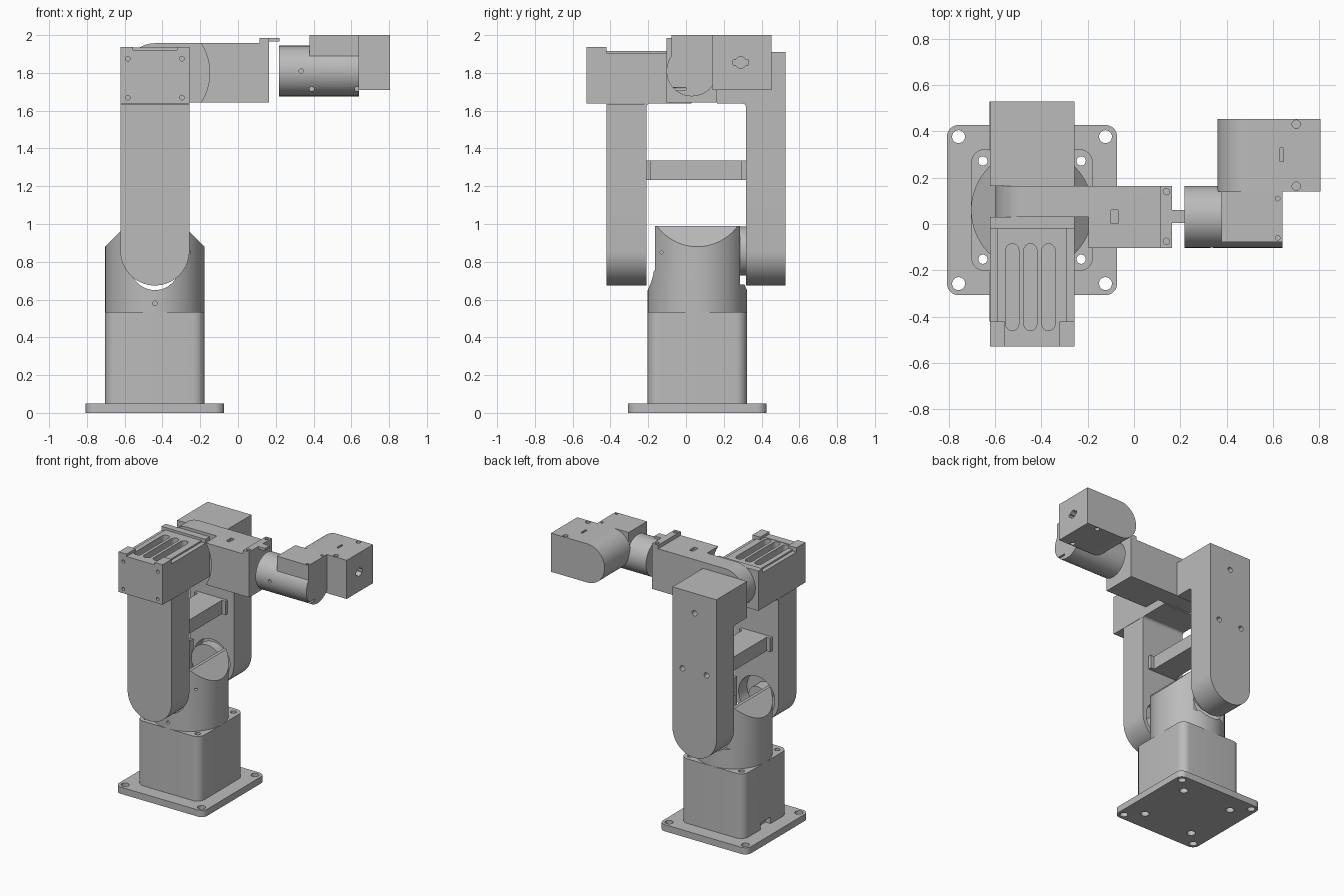
import bpy, bmesh, math
from mathutils import Matrix, Vector

if "Cube" in bpy.data.objects:
    bpy.data.objects.remove(bpy.data.objects["Cube"])

grey = bpy.data.materials.new("machined_grey")
grey.use_nodes = True
tone = (0.5, 0.5, 0.5, 1)
grey.diffuse_color = tone
grey.node_tree.nodes["Principled BSDF"].inputs["Base Color"].default_value = tone


def finish(name, bm):
    bmesh.ops.recalc_face_normals(bm, faces=bm.faces)
    mesh = bpy.data.meshes.new(name)
    bm.to_mesh(mesh)
    bm.free()
    mesh.materials.append(grey)
    obj = bpy.data.objects.new(name, mesh)
    bpy.context.collection.objects.link(obj)
    return obj


def prism(name, points, axis, lo, hi):
    """Extrude a profile along an axis; profile is in the two other axes, in order."""
    bm = bmesh.new()
    def place(p, d):
        c = list(p)
        c.insert("xyz".index(axis), d)
        return bm.verts.new(c)
    face = bm.faces.new([place(p, lo) for p in points])
    out = bmesh.ops.extrude_face_region(bm, geom=[face])
    shift = Vector([hi - lo if a == axis else 0 for a in "xyz"])
    bmesh.ops.translate(bm, vec=shift, verts=[v for v in out["geom"] if isinstance(v, bmesh.types.BMVert)])
    return finish(name, bm)


def arc(cx, cy, r, a0, a1, n=24):
    angles = [math.radians(a0 + (a1 - a0) * i / n) for i in range(n + 1)]
    return [(cx + r * math.cos(a), cy + r * math.sin(a)) for a in angles]


def rounded(x0, x1, y0, y1, r):
    return (arc(x1 - r, y1 - r, r, 0, 90, 8) + arc(x0 + r, y1 - r, r, 90, 180, 8)
            + arc(x0 + r, y0 + r, r, 180, 270, 8) + arc(x1 - r, y0 + r, r, 270, 360, 8))


def box(name, x0, x1, y0, y1, z0, z1):
    return prism(name, [(x0, y0), (x1, y0), (x1, y1), (x0, y1)], "z", z0, z1)


def rod(name, axis, c, r, lo, hi, n=48):
    return prism(name, arc(*c, r, 0, 360 - 360 / n, n - 1), axis, lo, hi)


def cut(obj, *cutters):
    for c in cutters:
        mod = obj.modifiers.new("cut", "BOOLEAN")
        mod.operation, mod.solver, mod.object = "DIFFERENCE", "EXACT", c
        bpy.context.view_layer.objects.active = obj
        bpy.ops.object.modifier_apply(modifier=mod.name)
        bpy.data.objects.remove(c)
    return obj


def holes(obj, axis, centres, r, lo, hi):
    return cut(obj, *[rod("drill", axis, c, r, lo, hi, 20) for c in centres])


def corners(cx, cy, dx, dy):
    return [(cx + i * dx, cy + j * dy) for i in (-1, 1) for j in (-1, 1)]


CX, CY = -0.44, 0.06        # turning axis of the base
X0, X1 = -0.622, -0.257     # width of the two uprights
SHOULDER, ELBOW = 0.857, 1.8

# Base
plate = prism("base_plate", rounded(-0.807, -0.073, -0.307, 0.427, 0.05), "z", 0, 0.05)
holes(plate, "z", corners(CX, CY, 0.317, 0.317), 0.028, -0.1, 0.1)
holes(plate, "z", corners(CX, CY, 0.212, 0.212), 0.03, -0.1, 0.1)
block = prism("base_block", rounded(-0.703, -0.177, -0.203, 0.323, 0.06), "z", 0.05, 0.535)
holes(block, "z", corners(CX, CY, 0.212, 0.212), 0.02, 0, 0.6)
cut(block, box("cable_notch", -0.75, -0.66, 0.0, 0.12, 0.0, 0.1))

# Rotating turret: sloped on both sides, slotted through the middle
turret = rod("turret", "z", (CX, CY), 0.263, 0.535, 0.99, 96)
for s in (-1, 1):
    cut(turret, prism("slope", [(CX + s * 0.263, 0.88), (CX + s * 0.153, 0.99), (CX + s * 0.133, 1.01),
                                (CX + s * 0.4, 1.01), (CX + s * 0.4, 0.743)], "y", -0.4, 0.5))
cut(turret, box("front_flat", -0.8, 0, -0.4, -0.165, 0.755, 1.1),
    box("back_flat", -0.8, 0, 0.285, 0.6, 0.68, 1.1),
    prism("slot", arc(CX, 0.78, 0.13, 180, 360) + [(CX + 0.13, 1.1), (CX - 0.13, 1.1)], "y", -0.4, 0.5))
holes(turret, "y", [(CX, 0.58)], 0.012, -0.3, 0)
holes(turret, "x", [(-0.13, 0.85)], 0.008, -0.4, 0)
rod("shoulder_hub", "y", (CX, SHOULDER), 0.13, 0.26, 0.33)

# Uprights with rounded feet
def upright(name, y0, y1, top):
    r = (X1 - X0) / 2
    foot = arc(CX, SHOULDER, r, 180, 360, 40)
    return prism(name, foot + [(X1, top), (X0, top)], "y", y0, y1)

front_arm = upright("front_upright", -0.42, -0.21, 1.635)
cut(front_arm, rod("recess", "y", (CX, SHOULDER), 0.15, -0.31, -0.1))
rod("front_bearing", "y", (CX, SHOULDER), 0.07, -0.32, -0.215)
back_arm = upright("back_upright", 0.318, 0.528, 1.91)
cut(back_arm, rod("recess", "y", (CX, SHOULDER), 0.15, 0.2, 0.4))
holes(back_arm, "y", [(CX, 1.76), (-0.54, 1.32), (-0.34, 1.32)], 0.02, 0.48, 0.6)
rod("back_bearing", "y", (CX, SHOULDER), 0.07, 0.3, 0.41)
box("back_elbow_housing", X0, X1, 0.165, 0.32, 1.637, 1.91)

# Fillets in the upper inside corners
for name, y, s in (("front_fillet", -0.21, 1), ("back_fillet", 0.318, -1)):
    curve = [(y + s * (0.025 - p), 1.615 + q) for p, q in arc(0, 0, 0.025, 0, 90, 8)]
    prism(name, curve + [(y - s * 0.01, 1.645), (y - s * 0.01, 1.615)], "x", X0, X1)

# Cross bar between uprights with thicker ends
box("cross_bar", -0.54, -0.34, -0.185, 0.295, 1.232, 1.335)
for name, y0, y1 in (("front_bar_flange", -0.21, -0.185), ("back_bar_flange", 0.295, 0.318)):
    box(name, -0.57, -0.31, y0, y1, 1.232, 1.335)

# Elbow motor housing with grille
motor = box("motor_housing", X0, X1, -0.528, 0.03, 1.637, 1.905)
holes(motor, "y", corners(CX, 1.772, 0.143, 0.103), 0.012, -0.6, -0.48)
grille = box("motor_grille", -0.59, -0.29, -0.47, -0.02, 1.895, 1.917)
for x in (-0.525, -0.447, -0.369):
    slot = arc(x, -0.113, 0.028, 0, 180, 12) + arc(x, -0.432, 0.028, 180, 360, 12)
    cut(grille, prism("vent", slot, "z", 1.7, 2))
    cut(motor, prism("vent", slot, "z", 1.86, 2))
box("motor_rear_flange", X0, X1, -0.02, 0.03, 1.9, 1.935)
box("motor_front_lip", -0.556, -0.322, -0.528, -0.47, 1.9, 1.92)
for name, x0, x1 in (("right_motor_lug", X0, -0.556), ("left_motor_lug", -0.322, X1)):
    box(name, x0, x1, -0.528, -0.42, 1.9, 1.938)

# Forearm: round elbow end, thick part hollowed around the motor
z0, z1 = 1.643, 1.957
forearm = prism("forearm", arc(CX, ELBOW, 0.157, 90, 270, 40) + [(0.165, z0), (0.165, z1)], "y", -0.103, 0.165)
cut(forearm, rod("motor_clearance", "y", (CX, ELBOW), 0.29, -0.3, 0.03, 96))
cut(forearm, box("sensor_pocket", -0.1, -0.07, 0.003, 0.06, 1.94, 2))
lug = box("forearm_top_bracket", 0.115, 0.165, -0.103, 0.165, 1.95, 1.985)
holes(lug, "z", [(0.14, -0.075), (0.14, 0.14)], 0.014, 1.9, 2.1)
box("wrist_link", 0.16, 0.22, 0.005, 0.06, 1.965, 1.985)

# Wrist barrel along x with a flat block on top
wrist = rod("wrist_barrel", "x", (0.031, 1.81), 0.134, 0.217, 0.64, 64)
holes(wrist, "y", [(0.335, 1.81), (0.39, 1.715), (0.63, 1.715)], 0.012, -0.2, 0)
top = box("wrist_block", 0.378, 0.64, -0.077, 0.14, 1.888, 2)
holes(top, "z", [(0.62, -0.06), (0.62, 0.11)], 0.01, 1.95, 2.1)

# Hand: round rear end and square tool head
hand = prism("hand_body", arc(0.505, 1.855, 0.145, 90, 270, 40) + [(0.63, 1.71), (0.63, 2)], "y", 0.14, 0.452)
head = box("tool_head", 0.63, 0.805, 0.14, 0.452, 1.71, 2)
holes(head, "z", [(0.7, 0.43), (0.7, 0.163)], 0.018, 1.96, 2.1)
holes(head, "z", [(0.7, 0.43), (0.7, 0.163)], 0.018, 1.6, 1.75)
cut(head, rod("tool_bore", "x", (0.29, 1.855), 0.03, 0.75, 0.9, 32),
    box("key_slot", 0.75, 0.9, 0.25, 0.33, 1.843, 1.867),
    box("latch_pocket", 0.6, 0.645, 0.27, 0.328, 1.98, 2.1))

# Smooth round surfaces while keeping edges sharp
bpy.ops.object.select_all(action="DESELECT")
for o in bpy.context.scene.objects:
    if o.type == "MESH":
        o.select_set(True)
bpy.context.view_layer.objects.active = plate
bpy.ops.object.shade_smooth_by_angle(angle=math.radians(30))
